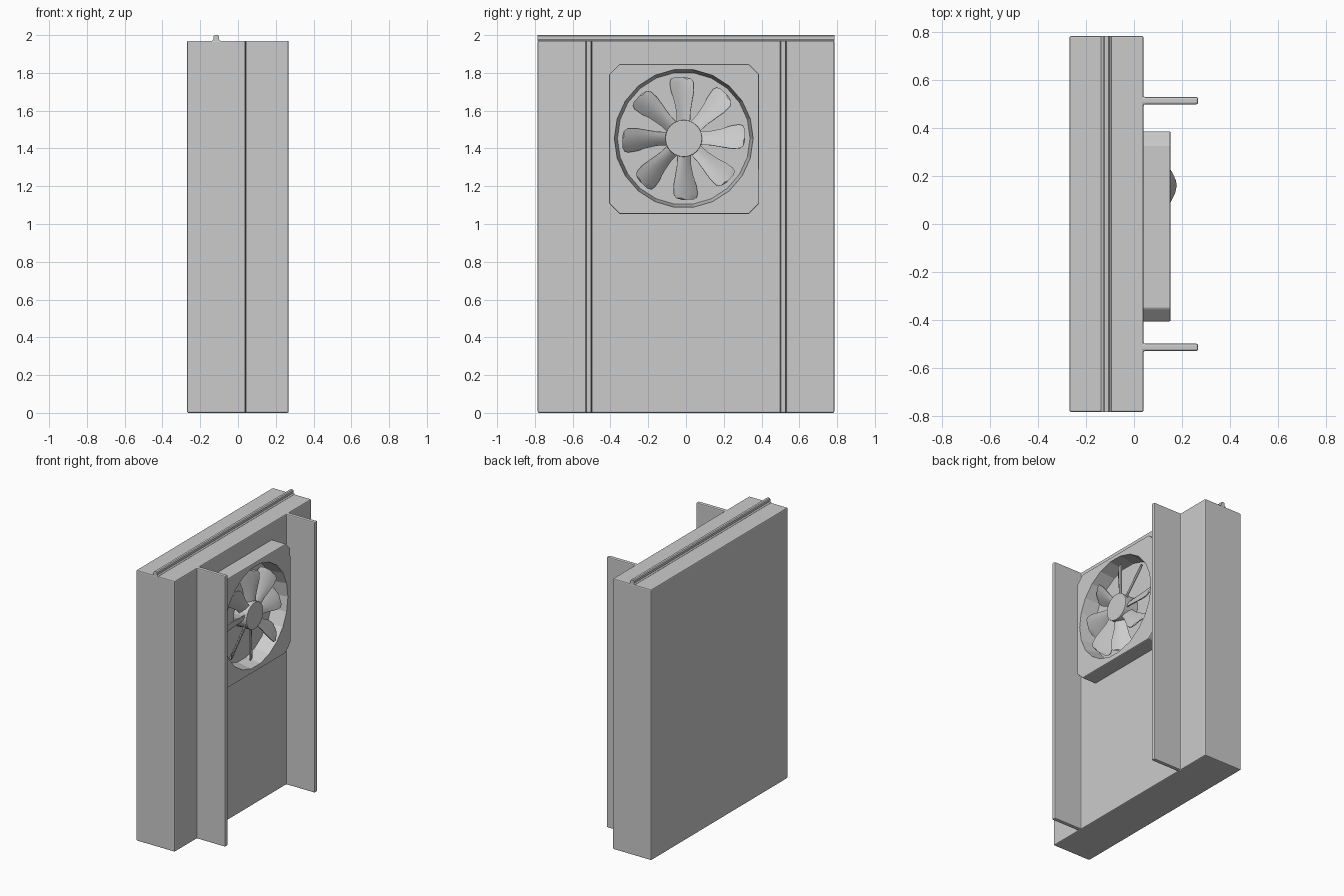
import bpy, bmesh, math
from mathutils import Matrix, Vector

if "Cube" in bpy.data.objects:
    bpy.data.objects.remove(bpy.data.objects["Cube"])

FAN = Vector((0.0, -0.012, 1.453))   # fan centre in the y/z plane


def finish(name, bm, bevel=0.0, smooth=False):
    bmesh.ops.recalc_face_normals(bm, faces=bm.faces)
    me = bpy.data.meshes.new(name)
    bm.to_mesh(me)
    bm.free()
    ob = bpy.data.objects.new(name, me)
    bpy.context.collection.objects.link(ob)
    bpy.context.view_layer.objects.active = ob
    ob.select_set(True)
    if bevel:
        m = ob.modifiers.new("bevel", 'BEVEL')
        m.width, m.segments, m.limit_method = bevel, 2, 'ANGLE'
        bpy.ops.object.modifier_apply(modifier=m.name)
    if smooth:
        bpy.ops.object.shade_smooth_by_angle(angle=math.radians(30))
    ob.select_set(False)
    return ob


def prism(name, pts, direction, bevel=0.0):
    """Extrude a closed outline along a vector."""
    bm = bmesh.new()
    face = bm.faces.new([bm.verts.new(p) for p in pts])
    ext = bmesh.ops.extrude_face_region(bm, geom=[face])
    verts = [g for g in ext['geom'] if isinstance(g, bmesh.types.BMVert)]
    bmesh.ops.translate(bm, verts=verts, vec=direction)
    if not face.is_valid or len(bm.faces) < len(pts) + 2:
        bm.faces.new([v for v in bm.verts if v not in verts])
    return finish(name, bm, bevel)


def cylinder(name, x0, x1, r0, r1, sides, bevel=0.0):
    """Cylinder on the fan axis, radius r0 at x0 and r1 at x1."""
    bm = bmesh.new()
    place = Matrix.Translation(FAN + Vector(((x0 + x1) / 2, 0, 0))) @ Matrix.Rotation(math.pi / 2, 4, 'Y')
    bmesh.ops.create_cone(bm, cap_ends=True, segments=sides, radius1=r0, radius2=r1,
                          depth=x1 - x0, matrix=place)
    return finish(name, bm, bevel)


# Slab with two upright fins, drawn as one plan outline
half = [(0.04, 0.50), (0.268, 0.50), (0.268, 0.53), (0.04, 0.53), (0.04, 0.785), (-0.27, 0.785)]
plan = half + [(x, -y) for x, y in reversed(half)]
prism("panel_with_fins", [(x, y, 0) for x, y in plan], (0, 0, 1.97), 0.007)

# Ridge along the top edge, with a flared foot
ridge = [(-0.137, 1.965), (-0.137, 1.971), (-0.129, 1.978), (-0.129, 1.994), (-0.123, 2.0),
         (-0.107, 2.0), (-0.101, 1.994), (-0.101, 1.978), (-0.093, 1.971), (-0.093, 1.965)]
prism("top_ridge", [(x, -0.785, z) for x, z in ridge], (0, 1.57, 0))

# Square fan housing with cut corners and a tapered round opening
h, c = 0.397, 0.055
outline = [(h - c, h), (h, h - c), (h, c - h), (h - c, -h),
           (c - h, -h), (-h, c - h), (-h, h - c), (c - h, h)]
housing = prism("fan_housing", [(0.035, -0.010 + y, 1.450 + z) for y, z in outline],
                (0.118, 0, 0), 0.006)
cutter = cylinder("opening_cutter", 0.0, 0.17, 0.345, 0.370, 22)
cutter.hide_render = True
cut = housing.modifiers.new("opening", 'BOOLEAN')
cut.operation, cut.solver, cut.object = 'DIFFERENCE', 'EXACT', cutter
bpy.context.view_layer.objects.active = housing
bpy.ops.object.modifier_apply(modifier=cut.name)
bpy.data.objects.remove(cutter)

# Hub
cylinder("fan_hub", 0.038, 0.145, 0.098, 0.098, 24, 0.004)

# Blades: radius, leading offset, trailing offset
sections = [(0.085, 0.034, -0.036), (0.14, 0.034, -0.040), (0.20, 0.044, -0.052),
            (0.25, 0.058, -0.062), (0.295, 0.064, -0.062), (0.315, 0.058, -0.050),
            (0.325, 0.040, -0.020)]


def blade(name, angle, lift):
    bm = bmesh.new()
    rows = []
    for r, lead, trail in sections:
        row = []
        for i in range(5):
            t = lead + (trail - lead) * i / 4
            x = 0.105 - 0.65 * t + 0.012 * (1 - (i / 2 - 1) ** 2) + lift * (r - 0.085)
            row.append(bm.verts.new((x, r, t)))
        rows.append(row)
    for a, b in zip(rows, rows[1:]):
        for i in range(4):
            bm.faces.new((a[i], a[i + 1], b[i + 1], b[i]))
    bmesh.ops.recalc_face_normals(bm, faces=bm.faces)
    bmesh.ops.solidify(bm, geom=bm.faces[:], thickness=0.007)
    bmesh.ops.transform(bm, verts=bm.verts,
                        matrix=Matrix.Translation(FAN) @ Matrix.Rotation(angle, 4, 'X'))
    finish(name, bm, smooth=True)


# Eight blades; the lower right one stands slightly proud
for k in range(8):
    blade(f"fan_blade_{k + 1}", math.radians(45 * k + 2), 0.16 if k == 7 else 0.0)
